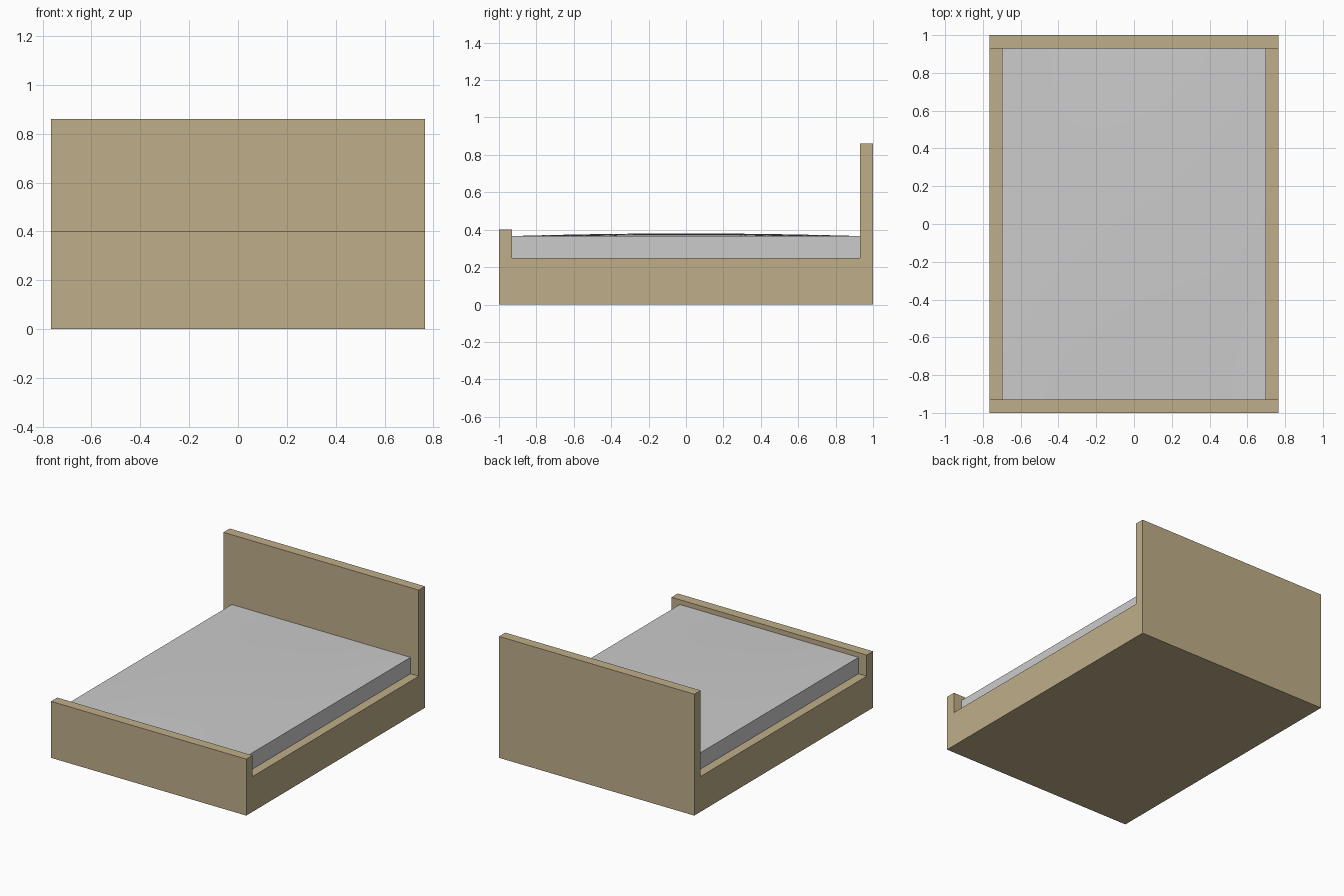
import bpy, bmesh

if "Cube" in bpy.data.objects:
    bpy.data.objects.remove(bpy.data.objects["Cube"])

HALF_W, HALF_L = 0.765, 1.0      # outer frame
IN_W, IN_L = 0.70, 0.93          # mattress
RAIL, FOOT, HEAD = 0.25, 0.40, 0.86
EDGE_Z, CROWN = 0.366, 0.014


def finish(name, bm):
    bmesh.ops.recalc_face_normals(bm, faces=bm.faces)
    mesh = bpy.data.meshes.new(name)
    bm.to_mesh(mesh)
    bm.free()
    obj = bpy.data.objects.new(name, mesh)
    bpy.context.collection.objects.link(obj)
    return obj


# Bed frame: side profile (y, z) with footboard, rail and headboard, extruded across x
profile = [(-HALF_L, 0), (HALF_L, 0), (HALF_L, HEAD), (IN_L, HEAD),
           (IN_L, RAIL), (-IN_L, RAIL), (-IN_L, FOOT), (-HALF_L, FOOT)]
bm = bmesh.new()
side = bm.faces.new([bm.verts.new((-HALF_W, y, z)) for y, z in profile])
ext = bmesh.ops.extrude_face_region(bm, geom=[side])
bmesh.ops.translate(bm, vec=(2 * HALF_W, 0, 0),
                    verts=[g for g in ext["geom"] if isinstance(g, bmesh.types.BMVert)])
frame = finish("bed_frame", bm)
wood = bpy.data.materials.new("wood")
wood.diffuse_color = (0.52, 0.42, 0.25, 1)
wood.use_nodes = True
wood.node_tree.nodes["Principled BSDF"].inputs["Base Color"].default_value = wood.diffuse_color
frame.data.materials.append(wood)

# Mattress: gently crowned grid top with walls dropped to the rail height
bm = bmesh.new()
bmesh.ops.create_grid(bm, x_segments=12, y_segments=16, size=1)
for v in bm.verts:
    u, w = v.co.x, v.co.y
    v.co = (u * IN_W, w * IN_L, EDGE_Z + CROWN * (1 - u * u) * (1 - w * w))
rim = [e for e in bm.edges if e.is_boundary]
ext = bmesh.ops.extrude_edge_only(bm, edges=rim)
for g in ext["geom"]:
    if isinstance(g, bmesh.types.BMVert):
        g.co.z = RAIL
bmesh.ops.contextual_create(bm, geom=[e for e in bm.edges if e.is_boundary])
mattress = finish("mattress", bm)
bpy.context.view_layer.objects.active = mattress
mattress.select_set(True)
bpy.ops.object.shade_smooth_by_angle()
